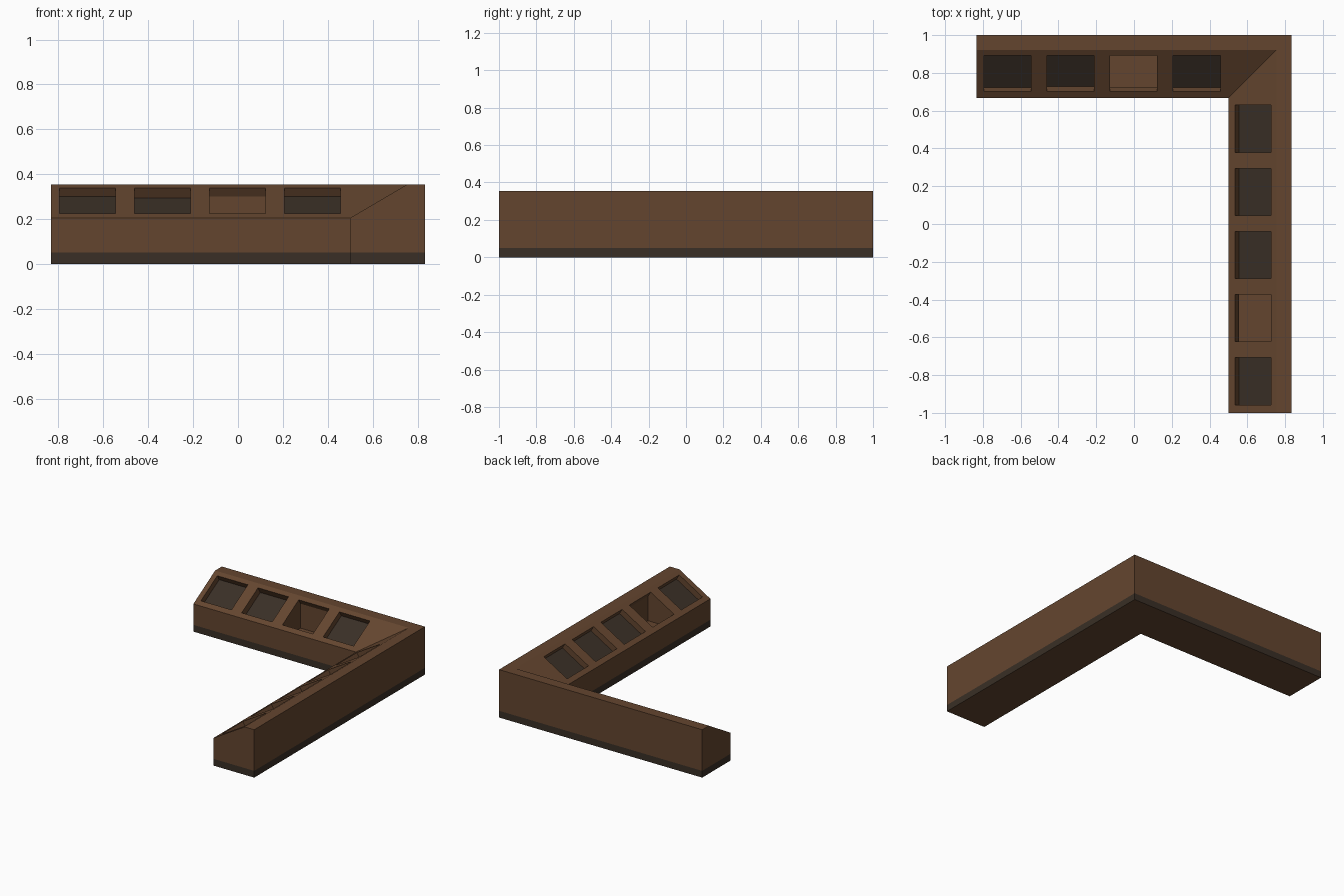
import bpy, bmesh
from mathutils import Vector

if "Cube" in bpy.data.objects:
    bpy.data.objects.remove(bpy.data.objects["Cube"])


def material(name, rgb):
    m = bpy.data.materials.new(name)
    m.use_nodes = True
    m.diffuse_color = (*rgb, 1)
    bsdf = m.node_tree.nodes["Principled BSDF"]
    bsdf.inputs["Base Color"].default_value = (*rgb, 1)
    bsdf.inputs["Roughness"].default_value = 0.8
    return m


MATS = [material("brown wood", (0.127, 0.060, 0.028)),
        material("dark bin and plinth", (0.041, 0.028, 0.019))]
WOOD, DARK = 0, 1

# Main dimensions
WIDTH, FRONT_H, TOP_H, SLOPE_D, PLINTH = 0.333, 0.205, 0.355, 0.255, 0.05
END_X, END_Y = -0.833, -1.0
INNER_X, INNER_Y = 0.5, 0.667


def back_run(t, d, z):
    return (t, INNER_Y + d, z)


def side_run(t, d, z):
    return (INNER_X + d, t, z)


def make_object(name, bm):
    bmesh.ops.recalc_face_normals(bm, faces=bm.faces)
    mesh = bpy.data.meshes.new(name)
    bm.to_mesh(mesh)
    bm.free()
    for m in MATS:
        mesh.materials.append(m)
    ob = bpy.data.objects.new(name, mesh)
    bpy.context.collection.objects.link(ob)
    return ob


# Counter body: one cross-section swept around the mitred corner
section = [(0, 0), (0, PLINTH), (0, FRONT_H), (SLOPE_D, TOP_H),
           (WIDTH, TOP_H), (WIDTH, PLINTH), (WIDTH, 0)]
bm = bmesh.new()
rings = [[bm.verts.new(p) for p in ring] for ring in (
    [back_run(END_X, d, z) for d, z in section],
    [(INNER_X + d, INNER_Y + d, z) for d, z in section],
    [side_run(END_Y, d, z) for d, z in section])]
n = len(section)
for a, b in zip(rings, rings[1:]):
    for i in range(n):
        j = (i + 1) % n
        bm.faces.new((a[i], a[j], b[j], b[i]))
for r in (rings[0], rings[-1]):
    bm.faces.new(r[1:6])
    bm.faces.new((r[0], r[1], r[5], r[6]))
bm.normal_update()
for f in bm.faces:
    low = f.calc_center_median().z < PLINTH
    f.material_index = DARK if low and abs(f.normal.z) < 0.5 else WOOD
counter = make_object("counter", bm)

# Bins recessed square to the sloping face
along = Vector((SLOPE_D, TOP_H - FRONT_H)).normalized()
inward = Vector((along.y, -along.x))
lip = Vector((0, FRONT_H)) + along * 0.04
rim = Vector((0, FRONT_H)) + along * 0.262


def cut_bin(bm, place, start, length, depth, empty):
    out, deep = inward * -0.02, inward * depth
    pts = [lip + out, rim + out, rim + deep]
    if empty:  # open shaft below the rim
        floor = 0.12
        pts += [Vector(((rim + deep).x, floor)), Vector(((lip + deep).x, floor))]
    pts.append(lip + deep)
    a, b = [[bm.verts.new(place(t, p.x, p.y)) for p in pts]
            for t in (start, start + length)]
    for i in range(len(pts)):
        j = (i + 1) % len(pts)
        f = bm.faces.new((a[i], a[j], b[j], b[i]))
        f.material_index = DARK if i == 2 and not empty else WOOD
    bm.faces.new(a)
    bm.faces.new(b)


bm = bmesh.new()
PITCH, LENGTH = 0.334, 0.25
for i in range(4):
    cut_bin(bm, back_run, -0.795 + i * PITCH, LENGTH,
            0.052 if i == 1 else 0.043, i == 2)
for i in range(5):
    cut_bin(bm, side_run, -0.957 + i * PITCH, LENGTH, 0.043, i == 1)
cutter = make_object("bin_cutter", bm)
cutter.hide_render = True

# Cut the bins and drop the cutter
mod = counter.modifiers.new("bins", "BOOLEAN")
mod.operation = "DIFFERENCE"
mod.solver = "EXACT"
mod.object = cutter
bpy.context.view_layer.objects.active = counter
counter.select_set(True)
bpy.ops.object.modifier_apply(modifier=mod.name)
bpy.data.objects.remove(cutter)
